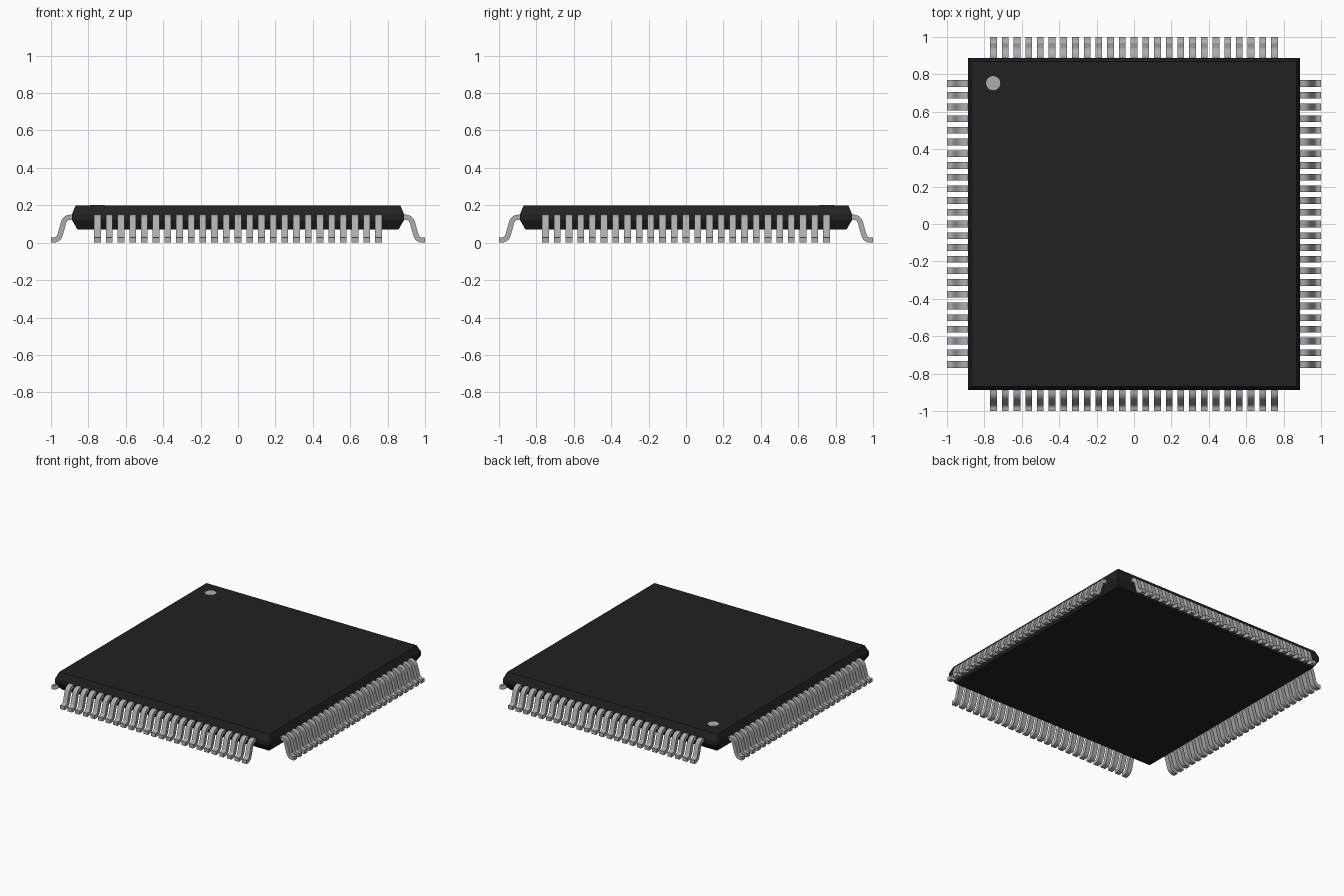
import bpy, bmesh, math
from mathutils import Matrix, Vector

if "Cube" in bpy.data.objects:
    bpy.data.objects.remove(bpy.data.objects["Cube"])

PINS, PITCH, PIN_W, PIN_T = 25, 0.0626, 0.036, 0.028


def material(name, rgb):
    m = bpy.data.materials.new(name)
    m.diffuse_color = (*rgb, 1)
    m.use_nodes = True
    m.node_tree.nodes["Principled BSDF"].inputs["Base Color"].default_value = m.diffuse_color
    return m


BLACK = material("black_plastic", (0.0155, 0.0155, 0.0155))
METAL = material("lead_metal", (0.42, 0.42, 0.43))
GREY = material("marker_grey", (0.42, 0.42, 0.42))


def finish(name, bm, mat, smooth=False):
    bmesh.ops.recalc_face_normals(bm, faces=bm.faces)
    me = bpy.data.meshes.new(name)
    bm.to_mesh(me)
    bm.free()
    me.materials.append(mat)
    ob = bpy.data.objects.new(name, me)
    bpy.context.collection.objects.link(ob)
    if smooth:
        bpy.ops.object.select_all(action='DESELECT')
        ob.select_set(True)
        bpy.context.view_layer.objects.active = ob
        bpy.ops.object.shade_smooth_by_angle(angle=math.radians(40))
    return ob


# Package body: stacked square sections with bevelled edges
bm = bmesh.new()
rings = []
for half, z in [(0.858, 0.07), (0.888, 0.122), (0.888, 0.152), (0.868, 0.2)]:
    rings.append([bm.verts.new((sx * half, sy * half, z))
                  for sx, sy in [(-1, -1), (1, -1), (1, 1), (-1, 1)]])
for a, b in zip(rings, rings[1:]):
    for i in range(4):
        j = (i + 1) % 4
        bm.faces.new((a[i], a[j], b[j], b[i]))
bm.faces.new(rings[0])
bm.faces.new(rings[-1])
finish("package_body", bm, BLACK)

# Pin one marker: thin disc on the top
bm = bmesh.new()
bmesh.ops.create_cone(bm, cap_ends=True, segments=32, radius1=0.038, radius2=0.038,
                      depth=0.004, matrix=Matrix.Translation((-0.753, 0.753, 0.2)))
finish("pin_one_marker", bm, GREY)


# Gull wing centre line: shoulder arc, sloped leg, foot arc
def lead_path():
    r, tilt, steps = 0.036, math.radians(74), 6
    top, bottom = 0.136, PIN_T / 2
    pts = [Vector((0.86, top))]
    for i in range(steps + 1):
        a = tilt * i / steps
        pts.append(Vector((0.897 + r * math.sin(a), top - r + r * math.cos(a))))
    drop = (top - bottom) - 2 * r * (1 - math.cos(tilt))
    foot_x = 0.897 + 2 * r * math.sin(tilt) + drop / math.tan(tilt)
    for i in range(steps + 1):
        a = tilt * (1 - i / steps)
        pts.append(Vector((foot_x - r * math.sin(a), bottom + r - r * math.cos(a))))
    pts.append(Vector((1.0, bottom)))
    return pts


def add_lead(bm, y):
    path = lead_path()
    prev = None
    for i, p in enumerate(path):
        d = (path[min(i + 1, len(path) - 1)] - path[max(i - 1, 0)]).normalized()
        if i in (0, len(path) - 1):
            d = Vector((1, 0))
        n = Vector((-d.y, d.x)) * PIN_T / 2
        ring = [bm.verts.new((q.x, y + s * PIN_W / 2, q.y))
                for q, s in ((p + n, -1), (p + n, 1), (p - n, 1), (p - n, -1))]
        if prev:
            for k in range(4):
                m = (k + 1) % 4
                bm.faces.new((prev[k], prev[m], ring[m], ring[k]))
        else:
            bm.faces.new(ring)
        prev = ring
    bm.faces.new(prev)


# A row of leads on each side
for k, side in enumerate(["right", "back", "left", "front"]):
    bm = bmesh.new()
    for i in range(PINS):
        add_lead(bm, (i - (PINS - 1) / 2) * PITCH)
    bmesh.ops.rotate(bm, verts=bm.verts, cent=(0, 0, 0),
                     matrix=Matrix.Rotation(k * math.pi / 2, 3, 'Z'))
    finish(side + "_leads", bm, METAL, smooth=True)
